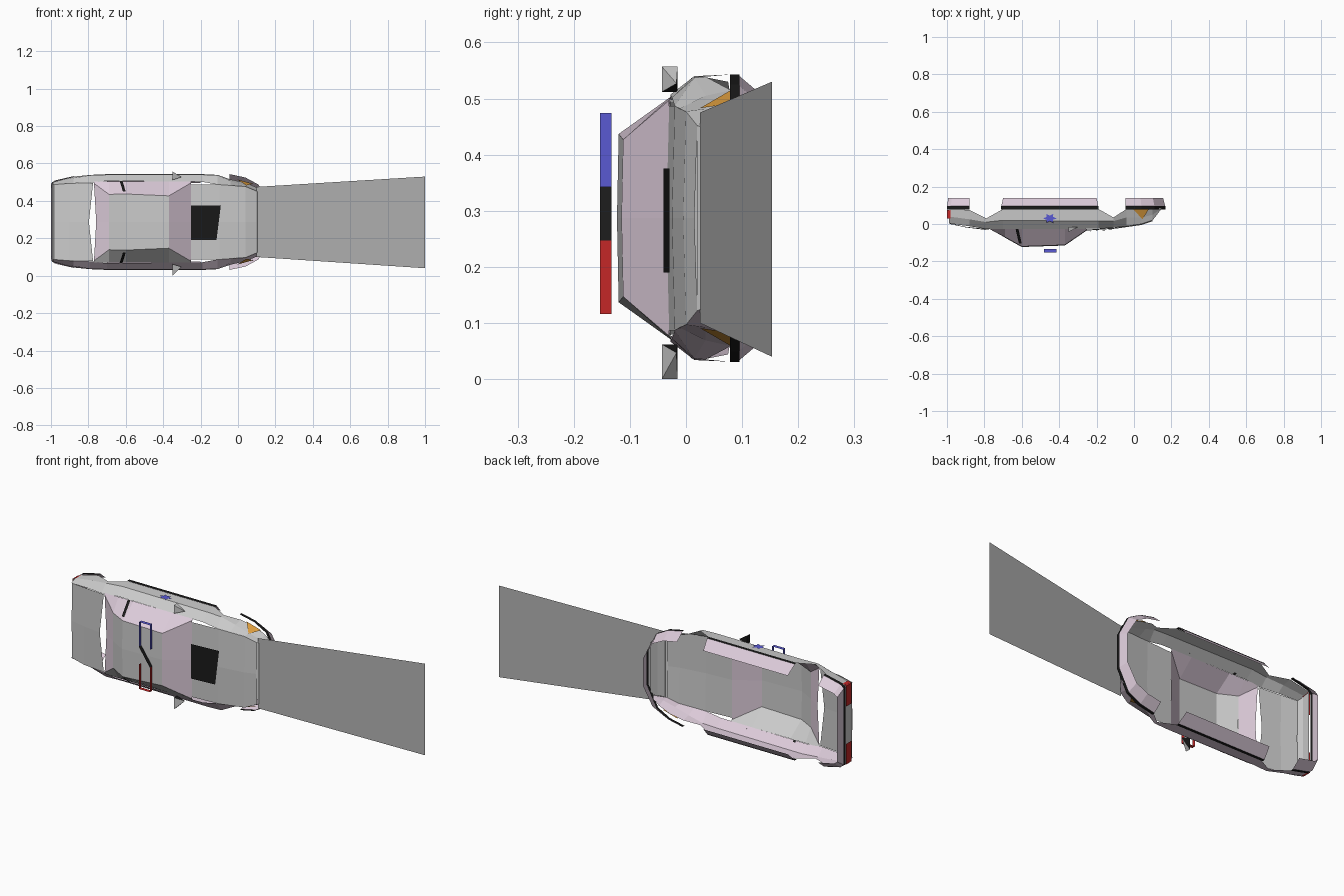
import bpy, math

CZ = 0.287  # centre plane of the car, which lies with its roof towards -y


def material(name, rgb):
    m = bpy.data.materials.new(name)
    m.diffuse_color = (*rgb, 1)
    return m


BLACK = material("black", (0.01, 0.01, 0.01))
MAUVE = material("mauve", (0.72, 0.6, 0.7))
RED = material("red", (0.55, 0.02, 0.02))
BLUE = material("blue", (0.1, 0.1, 0.65))
ORANGE = material("orange", (0.75, 0.35, 0.05))


def mesh(name, verts, faces, mat=None):
    me = bpy.data.meshes.new(name)
    me.from_pydata(verts, [], faces)
    me.update()
    ob = bpy.data.objects.new(name, me)
    bpy.context.collection.objects.link(ob)
    if mat:
        me.materials.append(mat)
    return ob


def loft(name, rows, mat=None):
    """Sheet of quads between rows of equally many points."""
    n = len(rows[0])
    verts = [p for r in rows for p in r]
    faces = [(i * n + j, i * n + j + 1, (i + 1) * n + j + 1, (i + 1) * n + j)
             for i in range(len(rows) - 1) for j in range(n - 1)]
    return mesh(name, verts, faces, mat)


def pt(x, y, h, s=1):
    return (x, y, CZ + s * h)


def deck(name, stations, mat=None, crown=0.005, bow=0.0):
    """Panel across the car from (x, y, half width), slightly crowned."""
    rows = []
    for i, (x, y, h) in enumerate(stations):
        b = bow if i == len(stations) - 1 else 0
        rows.append([pt(x, y, -h), pt(x + b, y - crown, 0), pt(x, y, h)])
    return loft(name, rows, mat)


def ribbon(name, path, y0, y1, mat):
    """Band standing along y over an (x, z) path."""
    return loft(name, [[(x, y0, z) for x, z in path], [(x, y1, z) for x, z in path]], mat)


# upper body panels
deck("hood", [(-0.25, -0.03, 0.2), (-0.1, -0.02, 0.2), (0.04, 0.0, 0.19), (0.1, 0.02, 0.165)])
deck("nose", [(0.1, 0.02, 0.165), (0.13, 0.055, 0.15), (0.15, 0.085, 0.14)], None, 0)
deck("trunk_lid", [(-0.985, 0.003, 0.2), (-0.9, -0.015, 0.207), (-0.775, -0.028, 0.208)], None, 0.003, -0.022)
deck("tail_panel", [(-0.985, 0.003, 0.2), (-0.995, 0.03, 0.212), (-0.99, 0.08, 0.215)], None, 0)

# cabin
deck("roof", [(-0.69, -0.07, 0.148), (-0.6, -0.12, 0.15), (-0.37, -0.112, 0.14)], None, 0.003)
deck("windscreen", [(-0.37, -0.112, 0.14), (-0.25, -0.03, 0.21)], MAUVE, 0.003)
deck("rear_window", [(-0.69, -0.07, 0.148), (-0.77, -0.028, 0.207)], MAUVE, 0.002, 0.012)

# car sides: x, then y and half width at shoulder, belt and lower edge
SIDE = [(-0.99, 0.003, 0.2, 0.04, 0.212, 0.08, 0.215),
        (-0.88, -0.012, 0.207, 0.025, 0.235, 0.075, 0.243),
        (-0.79, -0.027, 0.21, 0.01, 0.25, 0.03, 0.252),
        (-0.7, -0.028, 0.22, 0.02, 0.253, 0.08, 0.256),
        (-0.19, -0.025, 0.215, 0.015, 0.253, 0.08, 0.256),
        (-0.11, -0.02, 0.2, 0.015, 0.25, 0.035, 0.252),
        (-0.04, -0.012, 0.195, 0.035, 0.218, 0.08, 0.228),
        (0.04, 0.0, 0.19, 0.035, 0.195, 0.085, 0.21),
        (0.1, 0.02, 0.165, 0.05, 0.17, 0.085, 0.185),
        (0.15, 0.085, 0.14, 0.085, 0.141, 0.087, 0.142)]
# window top edge and matching belt line
TOP = [(-0.77, -0.028, 0.207), (-0.69, -0.07, 0.148), (-0.6, -0.12, 0.15),
       (-0.37, -0.112, 0.14), (-0.25, -0.03, 0.21)]

for s, tag in ((1, "left"), (-1, "right")):
    body = None if s > 0 else MAUVE
    glass = MAUVE if s > 0 else None
    loft(tag + "_body_side", [[pt(a[0], a[k], a[k + 1], s) for k in (1, 3, 5)] for a in SIDE], body)
    loft(tag + "_side_windows", [[pt(*p, s) for p in TOP],
                                 [pt(p[0], -0.026, 0.217, s) for p in TOP]], glass)
    # door pillar
    loft(tag + "_pillar", [[pt(-0.615, -0.105, 0.163, s), pt(-0.6, -0.105, 0.163, s)],
                           [pt(-0.635, -0.018, 0.226, s), pt(-0.62, -0.018, 0.226, s)]], BLACK)
    # skirts: black trim with an inward sloping sill
    ribbon(tag + "_side_trim", [(-0.71, CZ + s * 0.258), (-0.19, CZ + s * 0.258)], 0.078, 0.095, BLACK)
    loft(tag + "_sill", [[pt(-0.71, 0.092, 0.257, s), pt(-0.19, 0.092, 0.257, s)],
                         [pt(-0.7, 0.14, 0.21, s), pt(-0.2, 0.14, 0.21, s)]], MAUVE)
    # indicator and tail light
    mesh(tag + "_indicator", [pt(0.045, 0.025, 0.196, s), pt(-0.005, 0.08, 0.228, s),
                              pt(0.08, 0.08, 0.204, s)], [(0, 1, 2)], ORANGE)
    loft(tag + "_tail_light", [[pt(-0.98, y, 0.218, s), pt(-1.0, y, 0.21, s), pt(-1.0, y, 0.1, s)]
                               for y in (0.03, 0.075)], RED)
    # door mirror
    o = 0.27 if s > 0 else 0.287
    m = mesh(tag + "_mirror", [pt(-0.35, -0.043, 0.225, s), pt(-0.35, -0.043, o, s),
                               pt(-0.35, -0.015, o, s), pt(-0.35, -0.015, 0.225, s),
                               pt(-0.302, -0.017, 0.24, s)],
             [(0, 1, 2, 3), (0, 1, 4), (1, 2, 4), (2, 3, 4), (3, 0, 4)], BLACK)
    m.data.materials.append(None)
    for i in (1, 2):
        m.data.polygons[i].material_index = 1


# bumpers, each a black band over a sloping apron
def bumper(name, half):
    path = [(x, CZ - h) for x, h in half] + [(x, CZ + h) for x, h in reversed(half)]
    ribbon(name + "_bumper", path, 0.078, 0.095, BLACK)
    xc = half[0][0]
    inner = [(xc + (x - xc) * 0.94, 0.14, CZ + (z - CZ) * 0.84) for x, z in path]
    loft(name + "_apron", [[(x, 0.092, z) for x, z in path], inner], MAUVE)


bumper("front", [(-0.045, 0.256), (0.04, 0.238), (0.11, 0.2), (0.168, 0.09)])
bumper("rear", [(-0.88, 0.245), (-0.98, 0.222), (-1.0, 0.205)])

# black hood patch
mesh("hood_patch", [(-0.25, -0.04, 0.19), (-0.25, -0.04, 0.375),
                    (-0.092, -0.029, 0.375), (-0.115, -0.029, 0.19)], [(0, 1, 2, 3)], BLACK)

# roof light bar, made of open bands
L, R = -0.48, -0.415
ribbon("blue_light", [(L, 0.342), (L, 0.474), (R, 0.474), (R, 0.342)], -0.153, -0.133, BLUE)
ribbon("light_link", [(L, 0.342), (R, 0.247)], -0.153, -0.133, BLACK)
ribbon("red_light", [(L, 0.247), (L, 0.116), (R, 0.116), (R, 0.247)], -0.153, -0.133, RED)

# door star
star = []
for i in range(12):
    a, r = math.radians(30 * i), 0.037 if i % 2 == 0 else 0.02
    star.append((-0.45 + r * math.cos(a), 0.03 + 0.75 * r * math.sin(a), CZ + 0.258))
mesh("door_star", star, [tuple(range(12))], BLUE)

# headlight beam
mesh("headlight_beam", [(0.1, 0.025, 0.1), (0.1, 0.025, 0.475), (1.0, 0.153, 0.53), (1.0, 0.153, 0.04)],
     [(0, 1, 2, 3)], material("beam", (0.45, 0.45, 0.45)))
